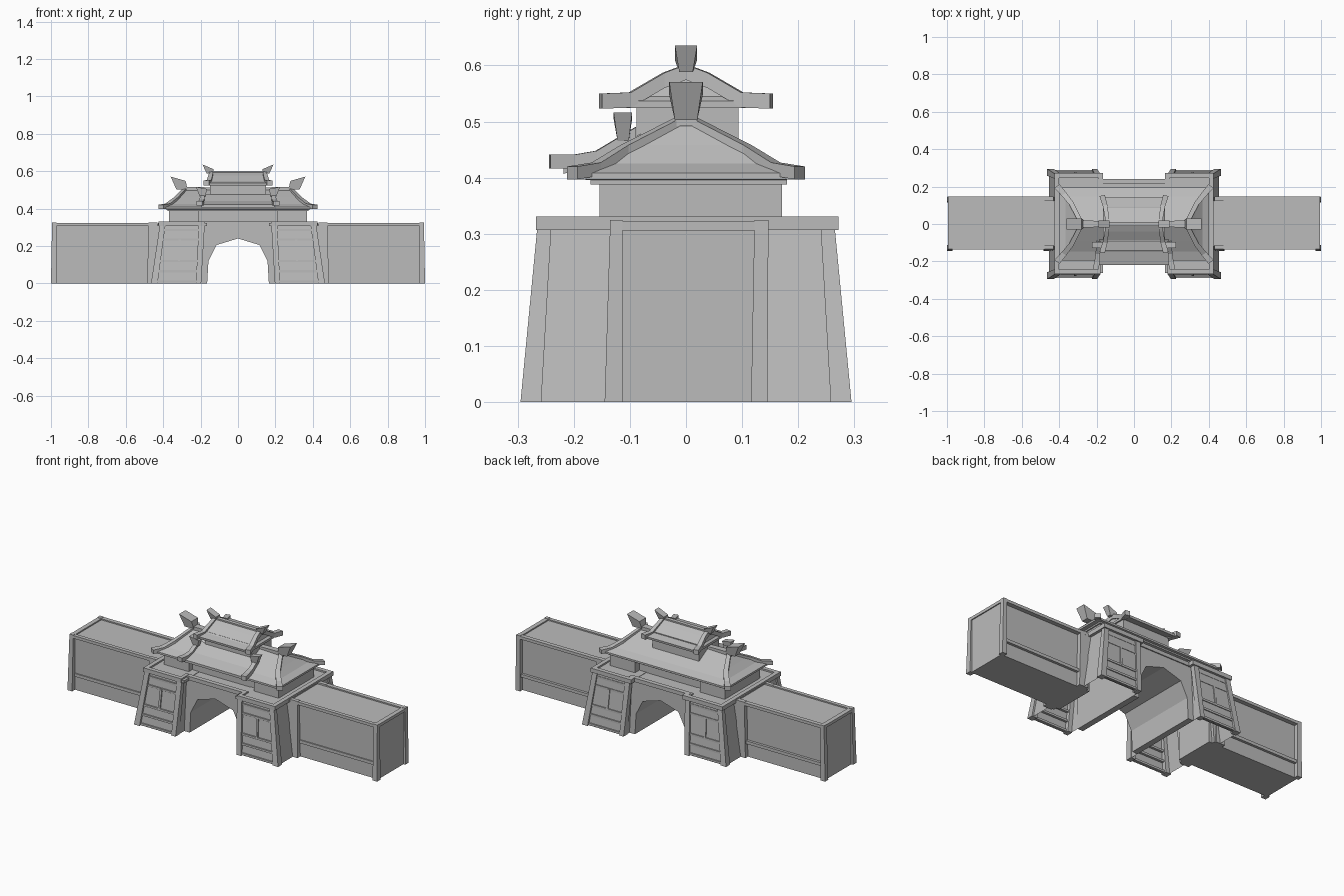
import bpy
import bmesh
from mathutils import Vector

default_cube = bpy.data.objects.get("Cube")
if default_cube:
    bpy.data.objects.remove(default_cube, do_unlink=True)

stone = bpy.data.materials.new("plain grey stone")
stone.use_nodes = True
stone.diffuse_color = (0.5, 0.5, 0.5, 1)
stone.node_tree.nodes["Principled BSDF"].inputs["Base Color"].default_value = stone.diffuse_color


def finish(name, bm):
    """Turn a bmesh into a named stone object."""
    bmesh.ops.recalc_face_normals(bm, faces=bm.faces)
    mesh = bpy.data.meshes.new(name)
    bm.to_mesh(mesh)
    bm.free()
    mesh.materials.append(stone)
    obj = bpy.data.objects.new(name, mesh)
    bpy.context.scene.collection.objects.link(obj)
    return obj


def skin(name, loops, floor=True):
    """Join four-sided loops into a closed shell."""
    bm = bmesh.new()
    rows = [[bm.verts.new(point) for point in loop] for loop in loops]
    for low, high in zip(rows, rows[1:]):
        for i in range(4):
            j = (i + 1) % 4
            bm.faces.new((low[i], low[j], high[j], high[i]))
    bm.faces.new(rows[-1])
    if floor:
        bm.faces.new(rows[0])
    return finish(name, bm)


def loft(name, *rings, side=1, floor=True):
    """Stack rectangles (x0, x1, y0, y1, z at x0, optional z at x1)."""
    loops = []
    for x0, x1, y0, y1, z, *rest in rings:
        z1 = rest[0] if rest else z
        x0, x1 = x0 * side, x1 * side
        loops.append([(x0, y0, z), (x1, y0, z1), (x1, y1, z1), (x0, y1, z)])
    return skin(name, loops, floor)


def box(name, x0, x1, y0, y1, z0, z1, side=1):
    return loft(name, (x0, x1, y0, y1, z0), (x0, x1, y0, y1, z1), side=side)


def ribbon(name, path, widths, height, side=1):
    """Sweep an upright rectangle along a path of its top centre line."""
    points = [Vector((x * side, y, z)) for x, y, z in path]
    heading = points[-1] - points[0]
    across = Vector((-heading.y, heading.x, 0)).normalized()
    drop = Vector((0, 0, height))
    loops = []
    for p, width in zip(points, widths):
        a = across * width / 2
        loops.append([p - a, p + a, p + a - drop, p - a - drop])
    return skin(name, loops)


# Central gate block with a faceted arch passage
half_arch = [(0.165, 0), (0.158, 0.12), (0.115, 0.205)]
arch = half_arch + [(0, 0.24)] + [(-x, z) for x, z in reversed(half_arch)]
outline = arch + [(-0.2, 0), (-0.2, 0.32), (0.2, 0.32), (0.2, 0)]
bm = bmesh.new()
front = bm.faces.new([bm.verts.new((x, -0.21, z)) for x, z in outline])
swept = bmesh.ops.extrude_face_region(bm, geom=[front], use_keep_orig=True)
bmesh.ops.translate(bm, vec=(0, 0.445, 0),
                    verts=[g for g in swept["geom"] if isinstance(g, bmesh.types.BMVert)])
finish("arch_block", bm)
box("front_gate_rim", -0.2, 0.2, -0.216, -0.19, 0.308, 0.33)
box("back_gate_rim", -0.2, 0.2, 0.215, 0.241, 0.308, 0.33)

for label, side in (("left", 1), ("right", -1)):
    # Long side wall
    wall = label + "_wall_"
    box(wall + "core", 0.4, 0.988, -0.118, 0.122, 0, 0.316, side)
    for face, low, high in (("front", (-0.145, -0.113), (-0.135, -0.113)),
                            ("back", (0.116, 0.145), (0.122, 0.147))):
        for place, x0, x1 in (("outer", 0.97, 1), ("inner", 0.43, 0.485)):
            loft(wall + face + "_" + place + "_post",
                 (x0, x1, *low, 0), (x0, x1 - 0.006, *high, 0.325), side=side)
        y0, y1 = high
        box(wall + face + "_top_rail", 0.43, 0.992, y0, y1, 0.306, 0.323, side)
        inset = 0.01 if face == "front" else 0
        box(wall + face + "_lower_rail", 0.43, 0.98,
            y0 + inset, y1 - 0.01 + inset, 0.08, 0.098, side)
    box(wall + "end_rail", 0.968, 0.994, -0.13, 0.14, 0.306, 0.323, side)

    # Battered tower, open underneath
    tower = label + "_tower_"
    loft(tower + "core", (0.2, 0.455, -0.283, 0.283, 0),
         (0.185, 0.408, -0.253, 0.258, 0.315), side=side, floor=False)
    for face, s in (("front", -1), ("back", 1)):
        # Corner posts follow the slope of the tower
        for place, a, b, c, d in (("outer", 0.43, 0.465, 0.388, 0.418),
                                  ("inner", 0.197, 0.225, 0.178, 0.21)):
            loft(tower + face + "_" + place + "_post",
                 (a, b, s * 0.258, s * 0.295, 0),
                 (c, d, s * 0.24, s * 0.265, 0.312), side=side)
        # Panel rails and mullion on the sloping face
        for z in (0.01, 0.065, 0.12, 0.235, 0.285):
            y = 0.29 - 0.096 * z
            end = 0.445 - 0.15 * z
            box(tower + face + "_rail", 0.205, end,
                s * (y - 0.02), s * y, z - 0.006, z + 0.006, side)
        loft(tower + face + "_mullion",
             (0.31, 0.322, s * 0.25, s * 0.279, 0.12),
             (0.305, 0.317, s * 0.24, s * 0.268, 0.235), side=side)
    loft(tower + "wall_joint", (0.42, 0.475, -0.137, 0.137, 0),
         (0.39, 0.427, -0.135, 0.145, 0.322), side=side)

    # Deck and its raised rim
    box(tower + "deck", 0.165, 0.42, -0.262, 0.267, 0.307, 0.322, side)
    for part, x0, x1, y0, y1 in (("outer", 0.4, 0.425, -0.266, 0.271),
                                 ("front", 0.18, 0.425, -0.267, -0.243),
                                 ("back", 0.165, 0.425, 0.247, 0.272),
                                 ("front_inner", 0.18, 0.2, -0.266, -0.2),
                                 ("back_inner", 0.165, 0.19, 0.225, 0.271)):
        box(tower + part + "_rim", x0, x1, y0, y1, 0.307, 0.331, side)

    # End room of the pavilion
    box(label + "_pavilion_room", 0.21, 0.37, -0.154, 0.171, 0.318, 0.395, side)

    # Lower roof ridge, ribs and upturned finial
    ribbon(label + "_lower_ridge", [(0.14, 0, 0.513), (0.3, 0, 0.517)],
           (0.03, 0.04), 0.025, side)
    loft(label + "_lower_finial", (0.27, 0.33, -0.02, 0.02, 0.503),
         (0.28, 0.36, -0.03, 0.03, 0.548, 0.571), side=side)
    for face, s in (("front", -1), ("back", 1)):
        ribbon(label + "_" + face + "_hip_rib",
               [(0.285, s * 0.012, 0.508), (0.335, s * 0.11, 0.458),
                (0.375, s * 0.16, 0.427), (0.412, s * 0.203, 0.42)],
               (0.022, 0.026, 0.03, 0.034), 0.023, side)
        # Upper roof ribs
        ribbon(label + "_" + face + "_upper_rib",
               [(0.142, 0, 0.602), (0.145, s * 0.04, 0.587),
                (0.155, s * 0.1, 0.552), (0.17, s * 0.152, 0.55)],
               (0.02, 0.022, 0.025, 0.03), 0.027, side)
    loft(label + "_upper_finial", (0.13, 0.168, -0.012, 0.012, 0.588),
         (0.13, 0.19, -0.02, 0.02, 0.61, 0.636), side=side)

    # Ribs and finials of the front porch roof
    ribbon(label + "_porch_rib",
           [(0.19, -0.09, 0.49), (0.193, -0.16, 0.448),
            (0.197, -0.2, 0.441), (0.205, -0.243, 0.441)],
           (0.022, 0.025, 0.028, 0.032), 0.025, side)
    loft(label + "_porch_finial", (0.175, 0.205, -0.122, -0.102, 0.465),
         (0.165, 0.225, -0.129, -0.096, 0.505, 0.516), side=side)

# Pavilion hall and eave beam
box("pavilion_hall", -0.23, 0.23, -0.122, 0.13, 0.318, 0.395)
box("eave_beam", -0.378, 0.378, -0.17, 0.18, 0.388, 0.402)


def centred(x, y, z):
    return (-x, x, -y, y, z)


# Lower hipped roof with flared eaves
loft("lower_roof", centred(0.375, 0.17, 0.396), centred(0.402, 0.195, 0.397),
     centred(0.402, 0.195, 0.408), centred(0.365, 0.148, 0.425),
     centred(0.33, 0.09, 0.458), centred(0.285, 0.006, 0.504))

# Porch roof panel
ribbon("porch_roof", [(0, -0.08, 0.479), (0, -0.15, 0.441), (0, -0.218, 0.421)],
       (0.37, 0.38, 0.39), 0.014)

# Upper storey and its gabled roof
box("upper_storey", -0.15, 0.15, -0.088, 0.094, 0.43, 0.55)
loft("upper_roof", centred(0.145, 0.09, 0.533), centred(0.165, 0.14, 0.524),
     centred(0.165, 0.142, 0.537), centred(0.152, 0.095, 0.545),
     centred(0.145, 0.04, 0.578), centred(0.14, 0.005, 0.595))
box("upper_ridge", -0.14, 0.14, -0.011, 0.011, 0.58, 0.6)
